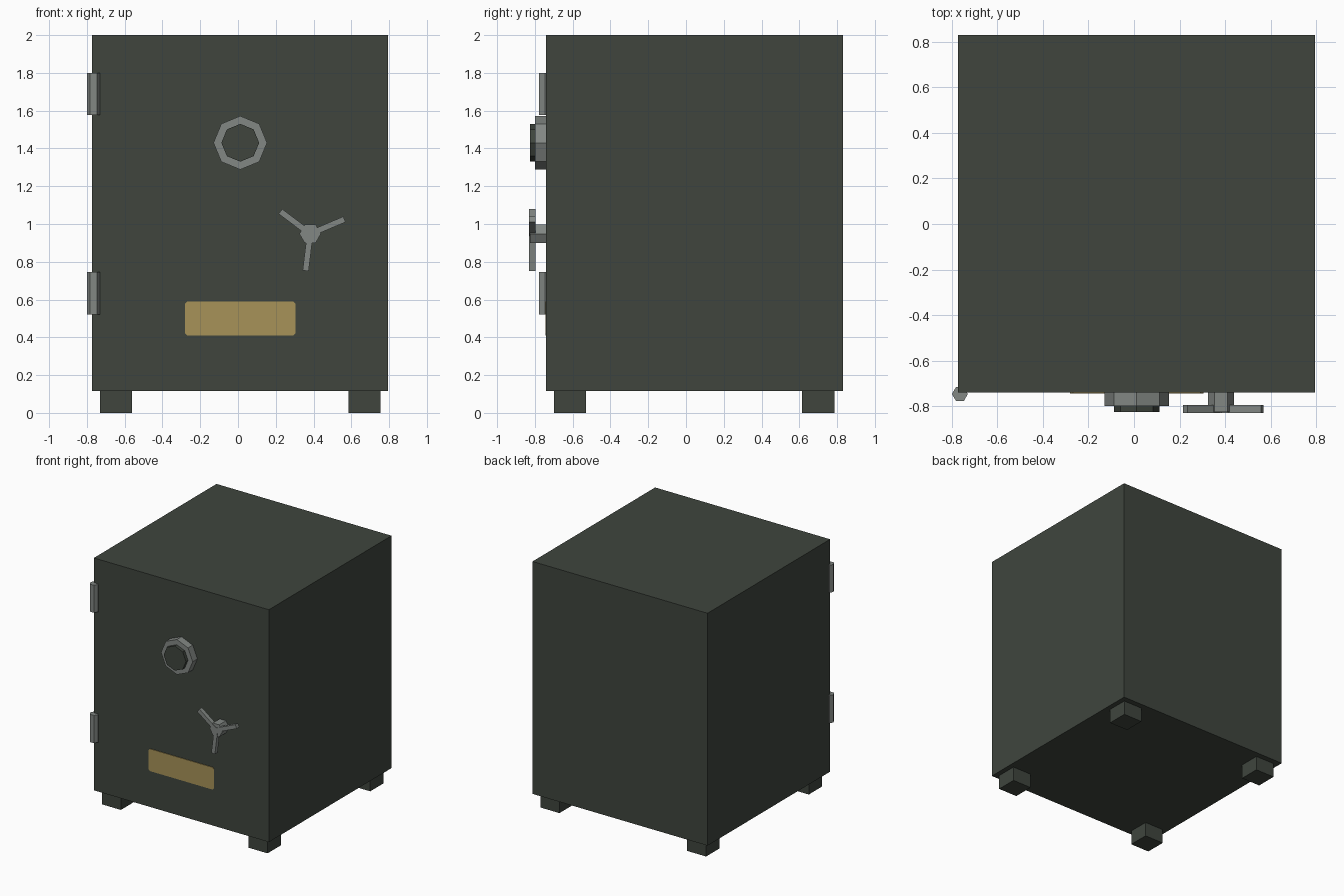
import bpy, bmesh, math
from mathutils import Matrix, Vector

if "Cube" in bpy.data.objects:
    bpy.data.objects.remove(bpy.data.objects["Cube"])


def material(name, rgb):
    m = bpy.data.materials.new(name)
    m.diffuse_color = (*rgb, 1.0)
    m.use_nodes = True
    m.node_tree.nodes["Principled BSDF"].inputs["Base Color"].default_value = m.diffuse_color
    return m


DARK = material("dark green paint", (0.050, 0.060, 0.048))
STEEL = material("grey steel", (0.225, 0.245, 0.230))
BRASS = material("brass", (0.390, 0.290, 0.098))


def finish(name, bm, mat):
    bmesh.ops.recalc_face_normals(bm, faces=bm.faces)
    me = bpy.data.meshes.new(name)
    bm.to_mesh(me)
    bm.free()
    me.materials.append(mat)
    ob = bpy.data.objects.new(name, me)
    bpy.context.collection.objects.link(ob)
    return ob


def box(name, lo, hi, mat):
    lo, hi = Vector(lo), Vector(hi)
    bm = bmesh.new()
    bmesh.ops.create_cube(bm, size=1, matrix=Matrix.Translation((lo + hi) / 2)
                          @ Matrix.Diagonal((*(hi - lo), 1)))
    return finish(name, bm, mat)


def plate(name, points, y0, y1, mat):
    """Extrude an (x, z) outline from y0 to y1."""
    bm = bmesh.new()
    face = bm.faces.new([bm.verts.new((x, y0, z)) for x, z in points])
    ext = bmesh.ops.extrude_face_region(bm, geom=[face])["geom"]
    verts = [v for v in ext if isinstance(v, bmesh.types.BMVert)]
    bmesh.ops.translate(bm, verts=verts, vec=(0, y1 - y0, 0))
    return finish(name, bm, mat)


def ngon(cx, cz, r, n):
    return [(cx + r * math.cos(i * math.tau / n), cz + r * math.sin(i * math.tau / n))
            for i in range(n)]


FRONT = -0.74

# Cabinet
box("cabinet", (-0.774, FRONT, 0.117), (0.795, 0.83, 2.0), DARK)

# Feet
for side, x in (("left", -0.73), ("right", 0.585)):
    for end, y in (("front", -0.70), ("back", 0.615)):
        box(f"{end}_{side}_foot", (x, y, 0), (x + 0.17, y + 0.17, 0.117), DARK)

# Hinge barrels
for label, z0, z1 in (("upper", 1.577, 1.80), ("lower", 0.52, 0.745)):
    bm = bmesh.new()
    bmesh.ops.create_cone(bm, cap_ends=True, segments=6, radius1=0.035, radius2=0.035,
                          depth=z1 - z0)
    # point the corners along x
    ang = math.atan2(bm.verts[:][0].co.y, bm.verts[:][0].co.x)
    bmesh.ops.transform(bm, verts=bm.verts, matrix=Matrix.Translation(
        (-0.765, -0.747, (z0 + z1) / 2)) @ Matrix.Rotation(-ang, 4, 'Z'))
    finish(f"{label}_hinge", bm, STEEL)

# Combination dial
plate("dial_ring", ngon(0.012, 1.43, 0.142, 8), FRONT, -0.80, STEEL)
plate("dial_knob", ngon(0.012, 1.43, 0.10, 8), -0.79, -0.826, DARK)

# Three-spoke handle
HX, HZ = 0.382, 0.948
plate("handle_hub", ngon(HX, HZ, 0.057, 6), FRONT, -0.827, STEEL)
for i in range(3):
    a = math.radians(23 + 120 * i)
    c, s = math.cos(a), math.sin(a)
    outline = [(HX + u * c - v * s, HZ + u * s + v * c)
               for u, v in ((0, -0.016), (0.197, -0.016), (0.197, 0.016), (0, 0.016))]
    plate(f"handle_spoke_{i + 1}", outline, -0.796, -0.83, STEEL)

# Brass plate with clipped corners
w, h, k = 0.2925, 0.09, 0.012
corners = [(w, h - k), (w - k, h), (k - w, h), (-w, h - k),
           (-w, k - h), (k - w, -h), (w - k, -h), (w, k - h)]
plate("name_plate", [(0.012 + x, 0.50 + z) for x, z in corners], FRONT, -0.745, BRASS)
